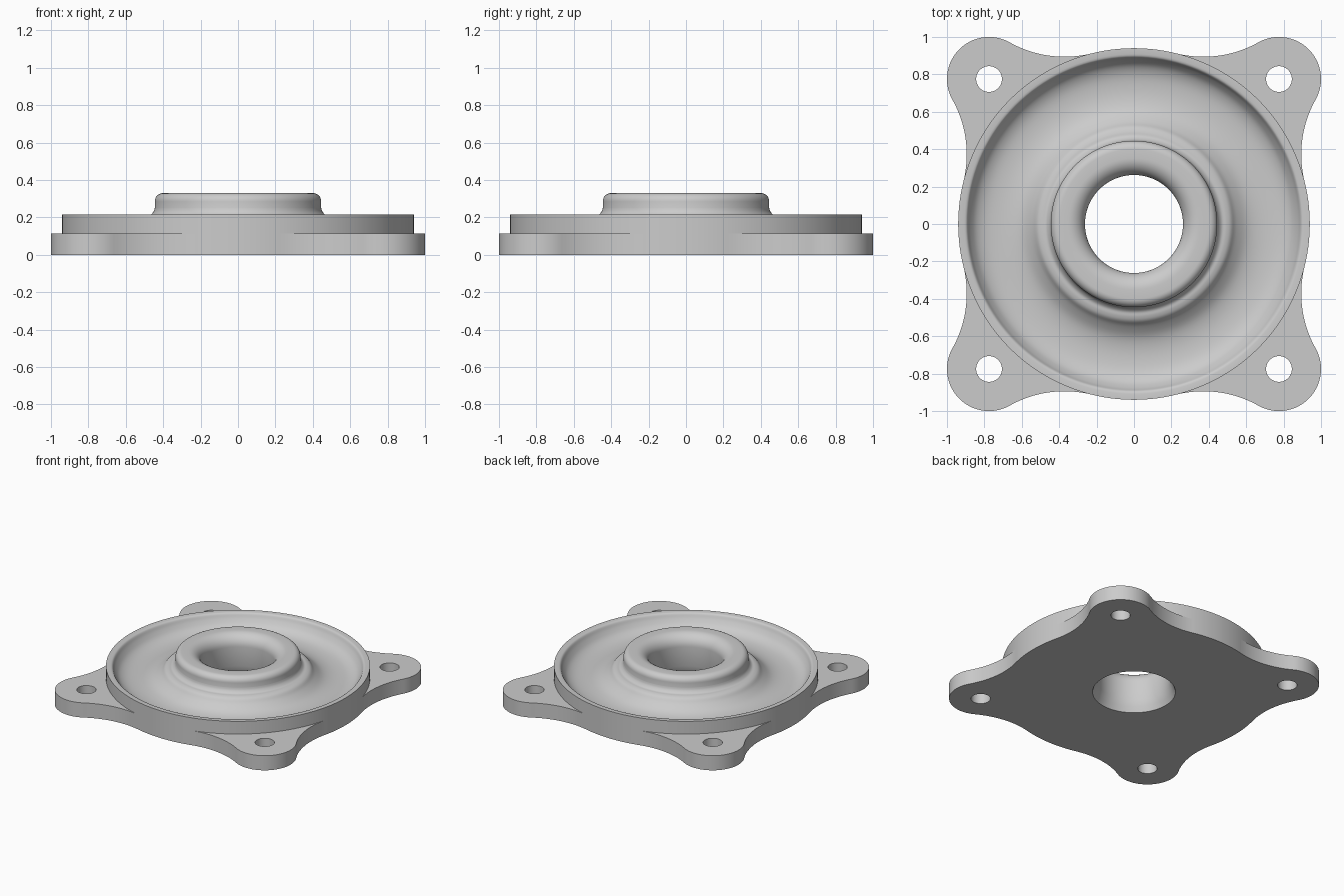
import bpy, bmesh, math
from mathutils import Vector, Matrix

cube = bpy.data.objects.get("Cube")
if cube:
    bpy.data.objects.remove(cube, do_unlink=True)

DISC_R, DISC_Z = 0.94, 0.215
LOBE_POS, LOBE_R, LOBE_Z = 0.775, 0.225, 0.115
BOLT_R = 0.069
TANGENT = math.radians(76)      # where the lobe flank leaves the disc

metal = bpy.data.materials.new("light grey metal")
metal.use_nodes = True
grey = (0.6, 0.6, 0.6, 1)
metal.diffuse_color = grey
metal.node_tree.nodes["Principled BSDF"].inputs["Base Color"].default_value = grey


def arc(cx, cy, r, a0, a1, n):
    return [Vector((cx + r * math.cos(a0 + (a1 - a0) * i / n),
                    cy + r * math.sin(a0 + (a1 - a0) * i / n))) for i in range(n + 1)]


def smooth_path(pts, steps=4):
    """Catmull-Rom curve through the points."""
    p = [Vector(q) for q in [pts[0]] + pts + [pts[-1]]]
    out = []
    for a, b, c, d in zip(p, p[1:], p[2:], p[3:]):
        for i in range(steps):
            t = i / steps
            out.append(0.5 * (2 * b + (c - a) * t + (2 * a - 5 * b + 4 * c - d) * t * t
                              + (3 * b - a - 3 * c + d) * t ** 3))
    return out + [p[-1]]


def finish(bm, name):
    bmesh.ops.recalc_face_normals(bm, faces=bm.faces)
    mesh = bpy.data.meshes.new(name)
    bm.to_mesh(mesh)
    bm.free()
    mesh.materials.append(metal)
    obj = bpy.data.objects.new(name, mesh)
    bpy.context.collection.objects.link(obj)
    bpy.ops.object.select_all(action='DESELECT')
    obj.select_set(True)
    bpy.context.view_layer.objects.active = obj
    bpy.ops.object.shade_smooth_by_angle(angle=math.radians(35))
    return obj


# Dished disc with raised hub: a closed (radius, height) section spun round z
quarter = math.pi / 2
bore = [Vector((0.295, 0)), Vector((0.278, 0.04)), Vector((0.262, 0.09))]
inner_lip = arc(0.352, 0.24, 0.09, 2 * quarter, quarter, 10)
outer_lip = arc(0.40, 0.285, 0.045, quarter, 0, 8)
dish = smooth_path([(0.445, 0.25), (0.452, 0.23), (0.47, 0.212), (0.495, 0.207),
                    (0.52, 0.195), (0.55, 0.162), (0.61, 0.122), (0.69, 0.105),
                    (0.78, 0.11), (0.84, 0.135), (0.875, 0.175), (0.893, 0.208),
                    (0.908, DISC_Z)])
rim = [Vector((DISC_R, DISC_Z)), Vector((DISC_R, 0))]
section = bore + inner_lip + outer_lip + dish + rim

bm = bmesh.new()
SEGMENTS = 144
rings = []
for s in range(SEGMENTS):
    a = 2 * math.pi * s / SEGMENTS
    rings.append([bm.verts.new((p.x * math.cos(a), p.x * math.sin(a), p.y)) for p in section])
for s in range(SEGMENTS):
    r0, r1 = rings[s], rings[(s + 1) % SEGMENTS]
    for i in range(len(section)):
        j = (i + 1) % len(section)
        bm.faces.new((r0[i], r1[i], r1[j], r0[j]))
finish(bm, "dished_disc_and_hub")

# Lobe outline: concave flank tangent to disc and lobe, rounded tip, mirrored
u = Vector((math.cos(TANGENT), math.sin(TANGENT)))
lobe = Vector((LOBE_POS, LOBE_POS))
p = u * DISC_R - lobe
flank_r = (p.length_squared - LOBE_R ** 2) / (2 * (LOBE_R - p.dot(u)))
c = u * (DISC_R + flank_r)
to_lobe = math.atan2(lobe.y - c.y, lobe.x - c.x)
flank = arc(c.x, c.y, flank_r, TANGENT - math.pi, to_lobe, 20)
tip = arc(lobe.x, lobe.y, LOBE_R, to_lobe + math.pi, math.pi / 4, 20)
half = flank + tip[1:]
mirrored = [Vector((q.y, q.x)) for q in reversed(half[:-1])]
seat = arc(0, 0, DISC_R - 0.002, math.pi / 2 - TANGENT, TANGENT, 30)
outline = half + mirrored + seat[1:-1]
bolt_hole = arc(lobe.x, lobe.y, BOLT_R, 0, 2 * math.pi, 40)[:-1]


def make_lobe(name, turn):
    bm = bmesh.new()
    edges = []
    for loop in (outline, bolt_hole):
        vs = [bm.verts.new((q.x, q.y, 0)) for q in loop]
        edges += [bm.edges.new((vs[i - 1], vs[i])) for i in range(len(vs))]
    bmesh.ops.triangle_fill(bm, edges=edges, use_beauty=True, normal=(0, 0, 1))
    ext = bmesh.ops.extrude_face_region(bm, geom=bm.faces[:], use_keep_orig=True)
    top = [v for v in ext["geom"] if isinstance(v, bmesh.types.BMVert)]
    bmesh.ops.translate(bm, verts=top, vec=(0, 0, LOBE_Z))
    bm.transform(Matrix.Rotation(turn, 4, 'Z'))
    finish(bm, name)


# Four bolt lobes
for k, name in enumerate(("back_left", "back_right", "front_right", "front_left")):
    make_lobe(name + "_bolt_lobe", k * quarter)
